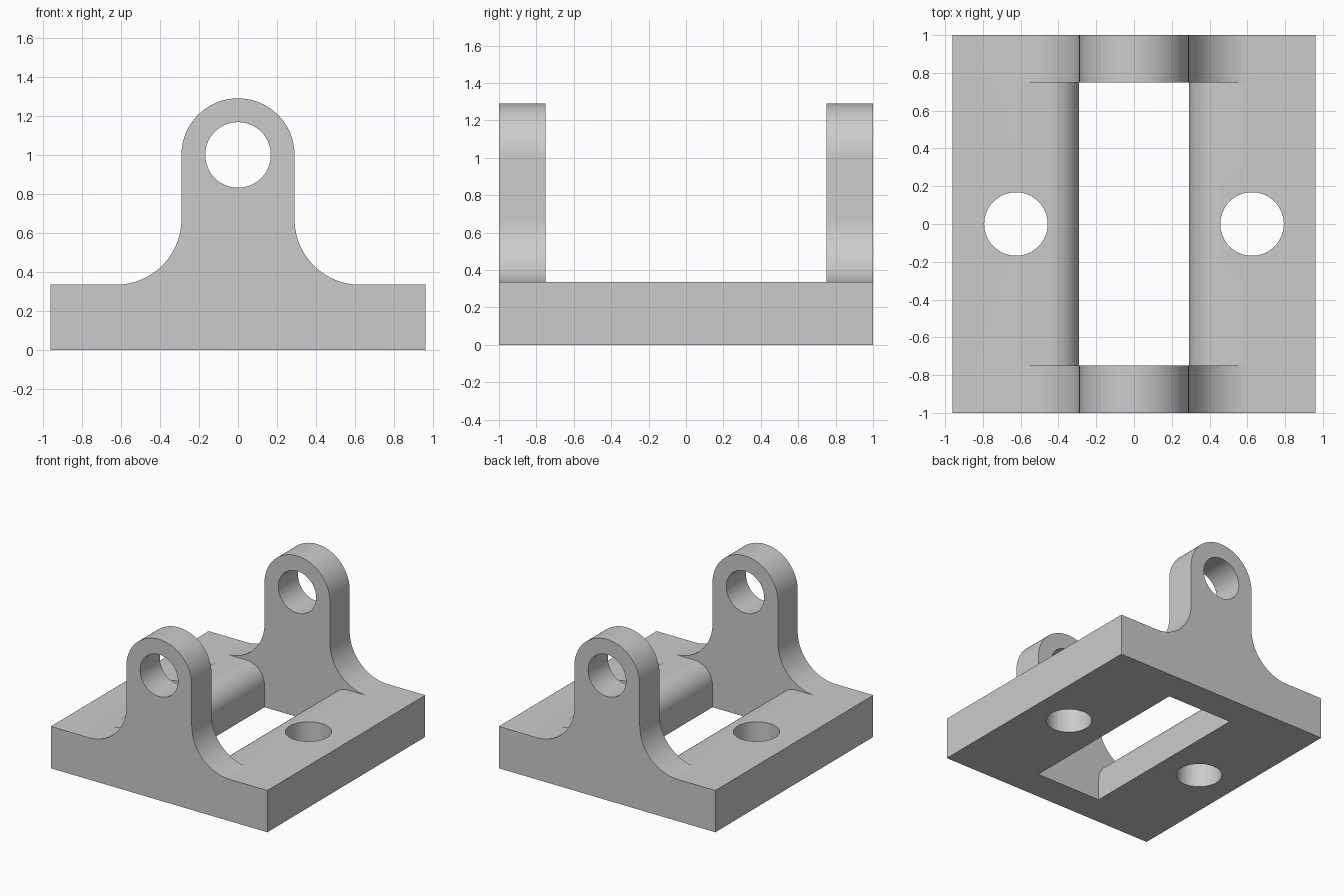
import bpy
import bmesh
from math import cos, sin, radians
from mathutils import Matrix

if "Cube" in bpy.data.objects:
    bpy.data.objects.remove(bpy.data.objects["Cube"], do_unlink=True)

# Main dimensions
HALF_X, HALF_Y = 0.96, 1.0
BASE_H = 0.335
EAR_R, EAR_Z = 0.29, 1.0        # ear half width and eye centre height
FILLET = 0.335                  # concave blend from ear to base
ROUND = 0.16                    # rounded top edge of the slot
SLOT_Y = 0.75
HOLE_R = 0.168

grey = bpy.data.materials.new("plain grey")
grey.use_nodes = True
colour = (0.6, 0.6, 0.6, 1)
grey.diffuse_color = colour
grey.node_tree.nodes["Principled BSDF"].inputs["Base Color"].default_value = colour


def arc(cx, cz, r, start, end, steps=24):
    """Points of an arc in the xz plane, angles in degrees."""
    angles = [radians(start + (end - start) * i / steps) for i in range(steps + 1)]
    return [(cx + r * cos(a), cz + r * sin(a)) for a in angles]


def mirrored(half):
    """Close a right-hand outline with its mirror image."""
    return half + [(-x, z) for x, z in reversed(half) if x > 1e-5]


def finish(name, bm):
    bmesh.ops.recalc_face_normals(bm, faces=bm.faces)
    mesh = bpy.data.meshes.new(name)
    bm.to_mesh(mesh)
    bm.free()
    mesh.materials.append(grey)
    obj = bpy.data.objects.new(name, mesh)
    bpy.context.collection.objects.link(obj)
    return obj


def extrude_profile(name, points, half_y):
    bm = bmesh.new()
    face = bm.faces.new([bm.verts.new((x, -half_y, z)) for x, z in points])
    side = bmesh.ops.extrude_face_region(bm, geom=[face])["geom"]
    verts = [v for v in side if isinstance(v, bmesh.types.BMVert)]
    bmesh.ops.translate(bm, verts=verts, vec=(0, 2 * half_y, 0))
    return finish(name, bm)


def cylinder(name, r, depth, matrix):
    bm = bmesh.new()
    bmesh.ops.create_cone(bm, cap_ends=True, segments=64, radius1=r, radius2=r,
                          depth=depth, matrix=matrix)
    return finish(name, bm)


# Full-length body: base with filleted ear outline
outline = [(HALF_X, 0), (HALF_X, BASE_H)]
outline += arc(EAR_R + FILLET, BASE_H + FILLET, FILLET, 270, 180)
outline += arc(0, EAR_Z, EAR_R, 0, 90)
bracket = extrude_profile("bracket", mirrored(outline), HALF_Y)

# Middle cutter: leaves two ears and opens the slot with rounded top edges
gap = [(EAR_R, -0.2)]
gap += arc(EAR_R + ROUND, BASE_H - ROUND, ROUND, 180, 90, 16)
gap += [(EAR_R + FILLET - 0.01, BASE_H), (EAR_R + FILLET - 0.01, 1.6)]
cutters = [extrude_profile("gap_cutter", mirrored(gap), SLOT_Y)]

# Eye holes through the ears, bolt holes through the base
cutters.append(cylinder("eye_cutter", HOLE_R, 3,
                        Matrix.Translation((0, 0, EAR_Z)) @ Matrix.Rotation(radians(90), 4, "X")))
for side, name in ((-1, "right"), (1, "left")):
    cutters.append(cylinder(name + "_bolt_cutter", HOLE_R, 1.5,
                            Matrix.Translation((side * 0.625, 0, 0.2))))

bpy.ops.object.select_all(action="DESELECT")
bpy.context.view_layer.objects.active = bracket
bracket.select_set(True)
for cutter in cutters:
    cutter.hide_render = True
    mod = bracket.modifiers.new(cutter.name, "BOOLEAN")
    mod.operation = "DIFFERENCE"
    mod.solver = "EXACT"
    mod.object = cutter
    bpy.ops.object.modifier_apply(modifier=mod.name)
    bpy.data.objects.remove(cutter, do_unlink=True)

bpy.ops.object.shade_smooth_by_angle(angle=radians(30))
